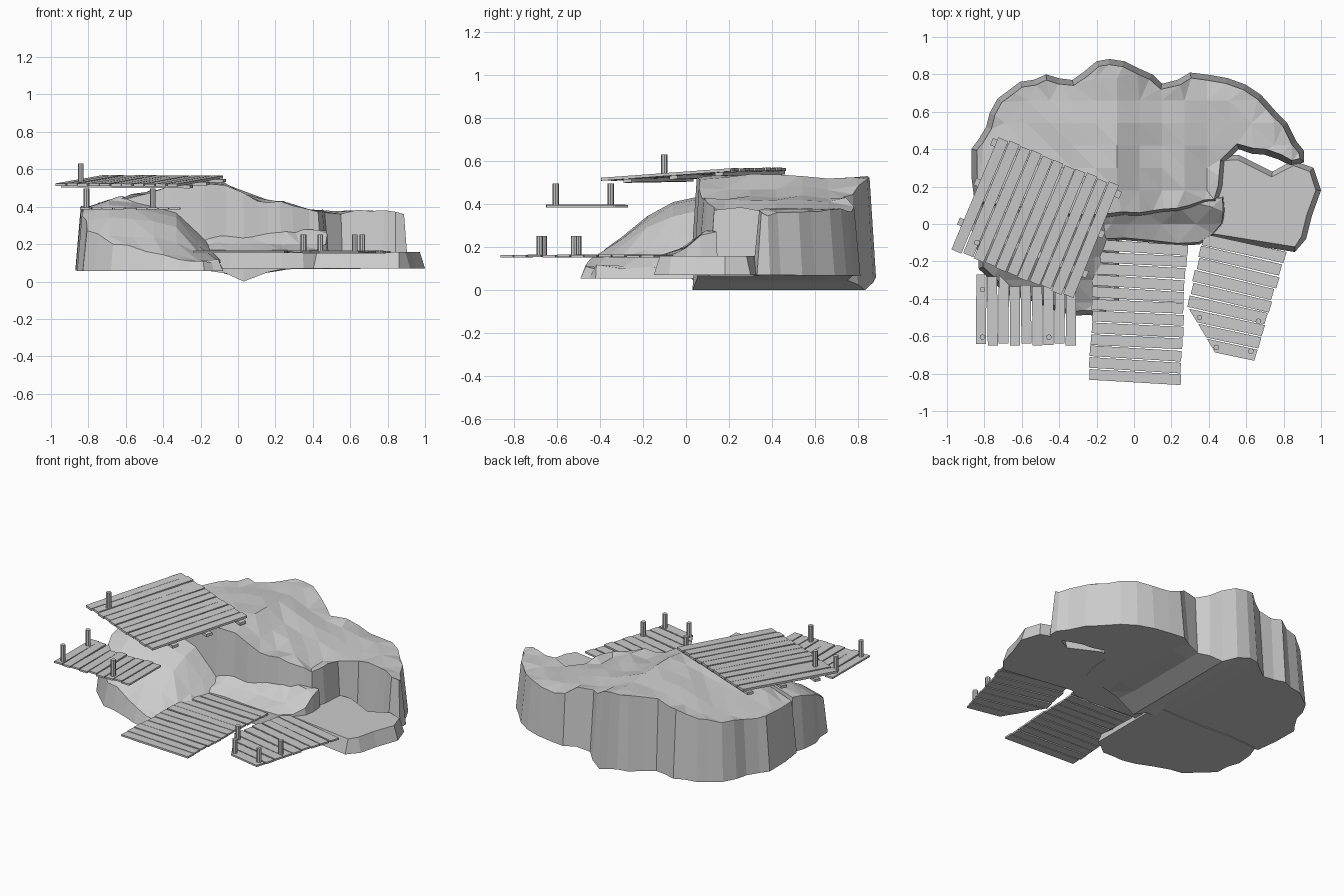
import bpy, bmesh, math, random
from mathutils import Vector
from mathutils.geometry import delaunay_2d_cdt

if "Cube" in bpy.data.objects:
    bpy.data.objects.remove(bpy.data.objects["Cube"])

random.seed(4)


def table(t, x):
    """Piecewise-linear lookup."""
    if x <= t[0][0]:
        return t[0][1]
    for (a, p), (b, q) in zip(t, t[1:]):
        if x <= b:
            return p + (q - p) * (x - a) / (b - a)
    return t[-1][1]


def finish(bm, name):
    bmesh.ops.recalc_face_normals(bm, faces=bm.faces)
    me = bpy.data.meshes.new(name)
    bm.to_mesh(me)
    bm.free()
    bpy.context.collection.objects.link(bpy.data.objects.new(name, me))


def rock(name, outline, top, bottom, inset=0.03, grid=0.12, rough=0.01, split=True):
    """Faceted rock: outline gives the foot, top/bottom are height functions."""
    ring = []
    for i, p in enumerate(outline):
        a, b = Vector(p), Vector(outline[(i + 1) % len(outline)])
        ring.append(a)
        if split and (b - a).length > 0.12:
            j = rough * 1.2
            ring.append((a + b) / 2 + Vector((random.uniform(-j, j), random.uniform(-j, j))))
    n = len(ring)
    area = sum(ring[i - 1].cross(ring[i]) for i in range(n))
    pts = list(ring)
    for i in range(17):
        for k in range(17):
            p = Vector((-0.93 + i * grid, -0.9 + k * grid))
            if all((p - r).length > 0.06 for r in ring):
                pts.append(p)
    co, _, faces, orig, _, _ = delaunay_2d_cdt(
        pts, [(i, (i + 1) % n) for i in range(n)], [], 1, 1e-5)
    bm = bmesh.new()
    tops, bots, where = {}, {}, {}
    for i, src in enumerate(orig):
        for s in src:
            where[s] = i
    rim = {where[k]: k for k in range(n)}
    for i in {v for f in faces for v in f}:
        p = Vector(co[i])
        q = p.copy()
        if i in rim:
            k = rim[i]
            t = (ring[(k + 1) % n] - ring[k - 1]).normalized()
            inward = Vector((-t.y, t.x)) * (1 if area > 0 else -1)
            q = p + inward * inset
        z = top(q.x, q.y) + random.uniform(-rough, rough)
        tops[i] = bm.verts.new((q.x, q.y, z))
        bots[i] = bm.verts.new((p.x, p.y, bottom(p.x, p.y)))
    for f in faces:
        bm.faces.new([tops[v] for v in f])
        bm.faces.new([bots[v] for v in reversed(f)])
    for k in range(n):
        a, b = where[k], where[(k + 1) % n]
        bm.faces.new((bots[a], bots[b], tops[b], tops[a]))
    finish(bm, name)


# main plateau with a shallow keel underneath
plateau = [(-.92, .38), (-.65, .44), (-.45, .48), (-.25, .525), (-.08, .53), (0, .49),
           (.12, .43), (.25, .42), (.36, .375), (.8, .37), (.92, .35)]
keel = [(-.1, .06), (.03, 0), (.2, .065), (.9, .07)]
rock("main_rock",
     [(-.85, .1), (-.87, .4), (-.79, .52), (-.73, .67), (-.61, .76), (-.47, .8), (-.33, .77),
      (-.2, .87), (-.05, .87), (.03, .83), (.15, .75), (.3, .81), (.5, .78), (.68, .69),
      (.76, .6), (.82, .54), (.87, .44), (.91, .39), (.91, .33), (.84, .31), (.7, .37),
      (.56, .4), (.49, .33), (.48, .2), (.45, .11), (.3, .07), (.16, .05), (.03, .03),
      (-.18, .02), (-.5, .03)],
     lambda x, y: table(plateau, x), lambda x, y: table(keel, x), rough=0.012)

# sloping front boulder
rise = [(-.48, .13), (-.35, .21), (-.2, .33), (-.05, .42), (.1, .46)]
fall = [(-.85, .85), (-.67, 1), (-.35, .88), (-.22, .6), (-.08, .25)]
rock("front_boulder",
     [(-.08, -.42), (-.08, .11), (-.45, .11), (-.82, .11), (-.86, -.08), (-.83, -.24),
      (-.68, -.38), (-.5, -.43), (-.32, -.49), (-.18, -.49)],
     lambda x, y: max(.11, table(rise, y) * table(fall, x)), lambda x, y: .055,
     inset=0.025)

# ledge between the plateau and the docks
ramp = [(-.1, .16), (0, .2), (.1, .28)]
rock("ledge",
     [(-.2, .08), (-.19, -.09), (.1, -.1), (.35, -.11), (.43, -.06), (.48, .0),
      (.48, .15), (.3, .13), (.05, .08)],
     lambda x, y: table(ramp, y), lambda x, y: .07, inset=0.012, grid=0.09)

# low flat rock on the right
rock("low_rock",
     [(.3, -.06), (.42, -.08), (.86, -.15), (.92, -.08), (.95, .04), (1, .18), (.96, .3),
      (.85, .34), (.74, .28), (.56, .37), (.4, .36), (.3, .2)],
     lambda x, y: .158, lambda x, y: .07, inset=0.028, rough=0.0, split=False)


def prism(bm, pts, z, thick):
    """Slab over a flat polygon; z is a height function for its top."""
    hi = [bm.verts.new((p.x, p.y, z(p.x, p.y))) for p in pts]
    lo = [bm.verts.new((p.x, p.y, z(p.x, p.y) - thick)) for p in pts]
    bm.faces.new(hi)
    bm.faces.new(lo[::-1])
    for i in range(len(pts)):
        j = (i + 1) % len(pts)
        bm.faces.new((hi[i], lo[i], lo[j], hi[j]))


def deck(name, origin, angle, count, pitch, span, z, posts=(), post_h=0.1, beams=(), thick=0.011):
    """Row of planks; u runs along a plank, v steps from plank to plank."""
    a = math.radians(angle)
    u, o = Vector((math.cos(a), math.sin(a))), Vector(origin)
    v = Vector((u.y, -u.x))
    at = lambda s, t: o + u * s + v * t
    bm = bmesh.new()
    for i in range(count):
        v0, v1 = i * pitch, i * pitch + pitch * 0.9
        j, k = random.uniform(-.006, .006), random.uniform(-.003, .003)
        (a0, b0), (a1, b1) = span(v0), span(v1)
        dz = random.uniform(-.002, .002)
        prism(bm, [at(a0 + j, v0 + k), at(b0 + j, v0 - k), at(b1 + j, v1 - k), at(a1 + j, v1 + k)],
              lambda x, y: z(x, y) + dz, thick)
    finish(bm, name + "_planks")
    if beams:
        bm = bmesh.new()
        for s in beams:
            e = count * pitch + .018
            prism(bm, [at(s, -.025), at(s + .04, -.025), at(s + .04, e), at(s, e)],
                  lambda x, y: z(x, y) - thick, thick * 1.2)
        finish(bm, name + "_beams")
    if posts:
        bm = bmesh.new()
        for x, y in posts:
            ring = [Vector((x + .015 * math.cos(t * math.pi / 4), y + .015 * math.sin(t * math.pi / 4)))
                    for t in range(8)]
            prism(bm, ring, lambda px, py: z(x, y) + post_h, post_h + .01)
        finish(bm, name + "_posts")


# decks and docks
deck("upper_deck", (-.08, .2), -112.6, 11, .064, lambda v: (0, .65),
     lambda x, y: .546 + .02 * (x + .52) + .065 * (y - .05),
     posts=[(-.84, -.1)], beams=(.02, .25, .48), thick=.014)
deck("side_deck", (-.31, -.33), -90, 9, .06, lambda v: (-.055 if v > .41 else 0, .315),
     lambda x, y: .396, posts=[(-.81, -.35), (-.81, -.605), (-.455, -.605)])
deck("middle_dock", (-.205, -.085), -3, 12, .063, lambda v: (0, .49), lambda x, y: .164)
deck("right_dock", (.375, -.05), -13, 9, .068,
     lambda v: (table([(.4, 0), (.61, .2)], v), table([(0, .45), (.61, .41)], v)),
     lambda x, y: .164, posts=[(.35, -.5), (.665, -.52), (.44, -.66), (.625, -.68)], post_h=.088)
